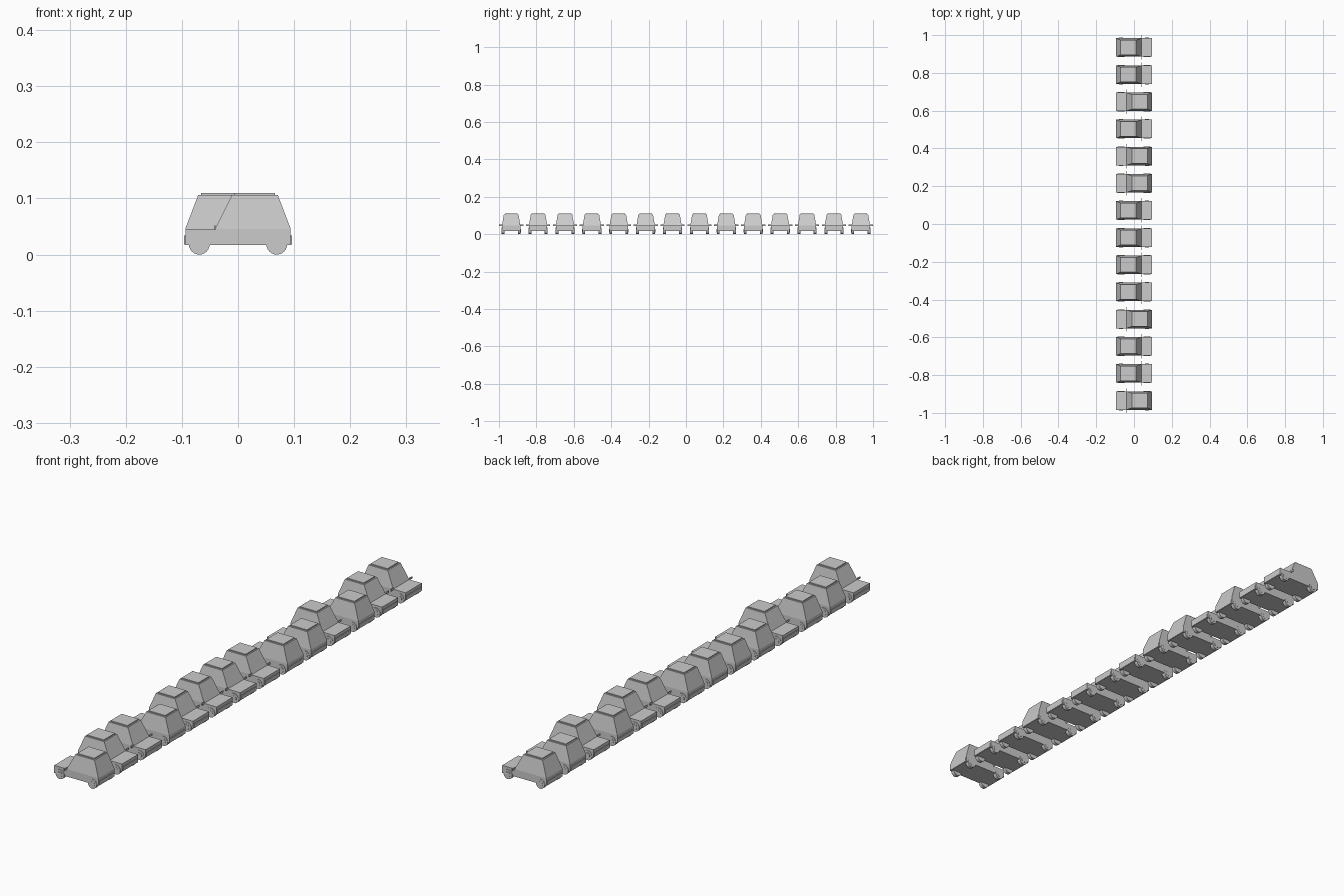
import bpy, bmesh, math
from mathutils import Matrix

if "Cube" in bpy.data.objects:
    bpy.data.objects.remove(bpy.data.objects["Cube"])

N = 14
STEP = 0.1438
# heading of every car along the row, from -y to +y (1 = nose towards +x)
HEADINGS = [-1, 1, 1, -1, 1, 1, 1, 1, -1, -1, 1, -1, 1, 1]


def to_mesh(name, bm):
    bmesh.ops.recalc_face_normals(bm, faces=bm.faces)
    me = bpy.data.meshes.new(name)
    bm.to_mesh(me)
    bm.free()
    return me


def loft(bm, x0, x1, w0, z0, x2, x3, w1, z1):
    """Tapered box: lower rectangle x0..x1 by +-w0, upper rectangle x2..x3 by +-w1."""
    lo = [bm.verts.new(p) for p in ((x0, -w0, z0), (x1, -w0, z0), (x1, w0, z0), (x0, w0, z0))]
    hi = [bm.verts.new(p) for p in ((x2, -w1, z1), (x3, -w1, z1), (x3, w1, z1), (x2, w1, z1))]
    bm.faces.new(lo[::-1])
    bm.faces.new(hi)
    for i in range(4):
        j = (i + 1) % 4
        bm.faces.new((lo[i], lo[j], hi[j], hi[i]))


def box(bm, x0, x1, y0, y1, z0, z1):
    m = Matrix.Translation(((x0 + x1) / 2, (y0 + y1) / 2, (z0 + z1) / 2)) @ \
        Matrix.Diagonal((x1 - x0, y1 - y0, z1 - z0, 1))
    bmesh.ops.create_cube(bm, size=1, matrix=m)


def disc(bm, x, y, z, r, depth, seg):
    m = Matrix.Translation((x, y, z)) @ Matrix.Rotation(math.pi / 2, 4, 'X')
    bmesh.ops.create_cone(bm, cap_ends=True, segments=seg, radius1=r, radius2=r,
                          depth=depth, matrix=m)


# lower body
bm = bmesh.new()
loft(bm, -0.094, 0.094, 0.049, 0.017, -0.094, 0.094, 0.049, 0.046)
body = to_mesh("body", bm)

# cabin with sloping windows
bm = bmesh.new()
loft(bm, -0.094, 0.041, 0.049, 0.046, -0.071, 0.011, 0.039, 0.106)
cabin = to_mesh("cabin", bm)

# raised roof panel
bm = bmesh.new()
box(bm, -0.066, 0.006, -0.034, 0.034, 0.105, 0.110)
roof = to_mesh("roof_panel", bm)

# front and rear bumpers
bm = bmesh.new()
for s in (-1, 1):
    box(bm, s * 0.094 - 0.002, s * 0.094 + 0.002, -0.046, 0.046, 0.018, 0.034)
bumpers = to_mesh("bumpers", bm)

# side mirrors
bm = bmesh.new()
for s in (-1, 1):
    box(bm, 0.040, 0.043, s * 0.0565 - 0.0085, s * 0.0565 + 0.0085, 0.044, 0.052)
mirrors = to_mesh("mirrors", bm)

# wheels with hub caps
bm = bmesh.new()
for x in (-0.069, 0.069):
    for s in (-1, 1):
        disc(bm, x, s * 0.043, 0.0185, 0.0185, 0.015, 24)
        disc(bm, x, s * 0.047, 0.0185, 0.010, 0.009, 20)
wheels = to_mesh("wheels", bm)

# row of parked cars
for i, h in enumerate(HEADINGS):
    place = Matrix.Translation((0, (i - (N - 1) / 2) * STEP, 0)) @ \
        Matrix.Rotation(0 if h > 0 else math.pi, 4, 'Z')
    for me in (body, cabin, roof, bumpers, mirrors, wheels):
        ob = bpy.data.objects.new(f"car_{i + 1}_{me.name}", me)
        ob.matrix_world = place
        bpy.context.collection.objects.link(ob)
